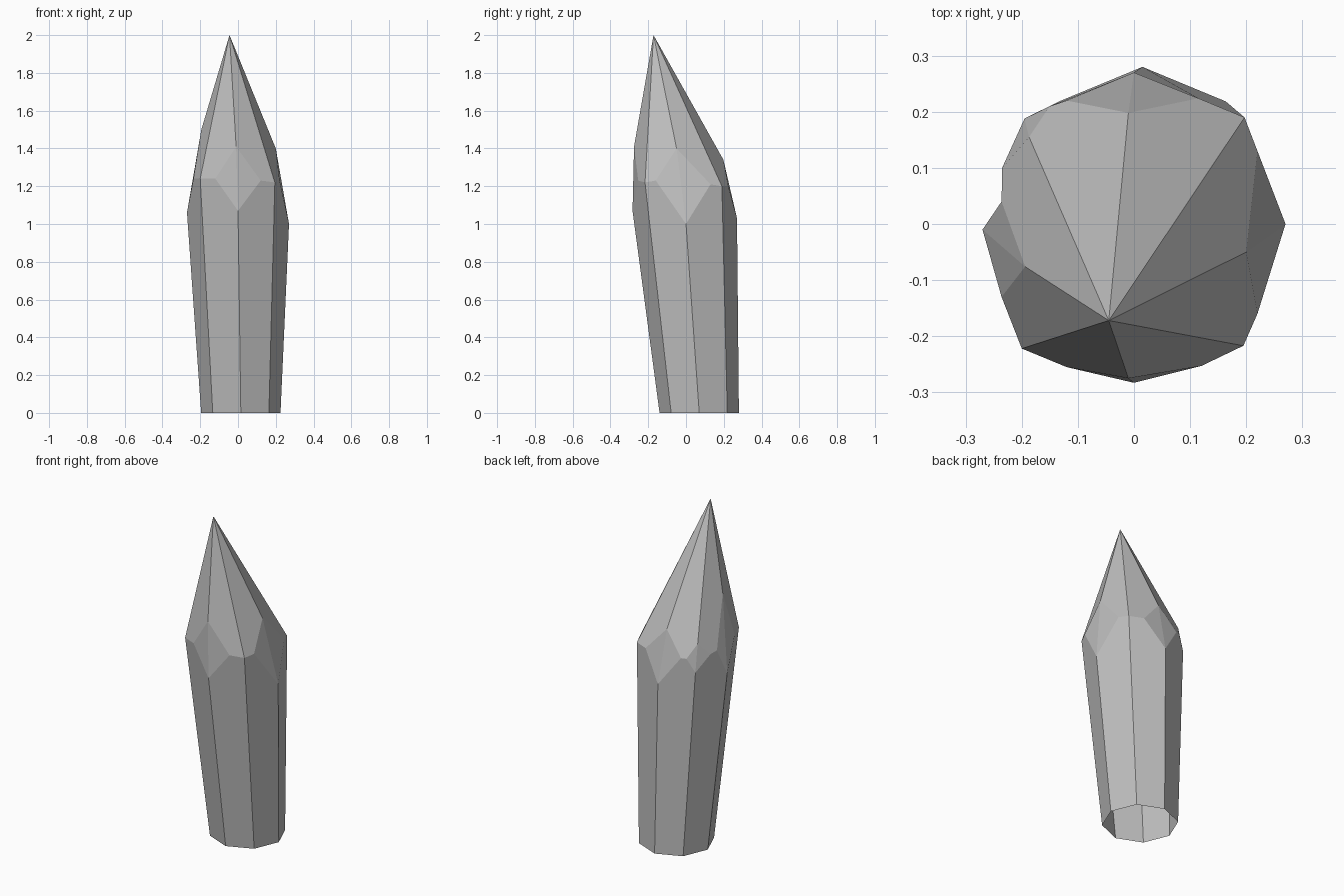
import bpy
import bmesh
from math import cos, sin, pi
from mathutils import Vector

default_cube = bpy.data.objects.get("Cube")
if default_cube:
    bpy.data.objects.remove(default_cube, do_unlink=True)


def make_material(name, value):
    material = bpy.data.materials.new(name)
    material.use_nodes = True
    colour = (value, value, value, 1)
    material.diffuse_color = colour
    material.node_tree.nodes["Principled BSDF"].inputs["Base Color"].default_value = colour
    return material


# Shoulder corners, counter-clockwise from +x.
# A cut corner lists its lower, preceding, upper and following points;
# an uncut corner is a single point.
APEX = (-.045, -.172, 2)
CORNERS = [
    [(.27, 0, 1), (.22, -.16, 1.23), (.2, -.05, 1.4), (.22, .13, 1.21)],
    [(.197, .19, 1.2)],
    [(0, .27, 1.03), (.115, .224, 1.2), (-.01, .198, 1.34), (-.12, .22, 1.2)],
    [(-.195, .188, 1.12), (-.15, .21, 1.2), (-.187, .155, 1.28), (-.235, .1, 1.21)],
    [(-.27, -.01, 1.06), (-.236, .04, 1.21), (-.194, -.076, 1.5), (-.236, -.13, 1.24)],
    [(-.2, -.222, 1.24)],
    [(0, -.283, 1.07), (-.12, -.255, 1.24), (-.01, -.275, 1.41), (.12, -.253, 1.23)],
    [(.195, -.217, 1.22)],
]

bm = bmesh.new()


def add_face(*verts):
    """Make a face, skipping points shared by uncut corners."""
    bm.faces.new(list(dict.fromkeys(verts)))


# Open octagonal foot, offset from the centre so the shaft leans
count = len(CORNERS)
foot = []
for i in range(count):
    angle = 2 * pi * i / count
    foot.append(bm.verts.new((.015 + .21 * cos(angle), .07 + .21 * sin(angle), 0)))

# Shoulder points and the cut facets on the corners
shoulder = []
for points in CORNERS:
    verts = [bm.verts.new(p) for p in points]
    if len(verts) == 1:
        verts = verts * 4
    else:
        low, before, top, after = verts
        middle = bm.verts.new((Vector(low.co) + Vector(top.co)) / 2)
        rim = [low, after, top, before]
        for k in range(4):
            add_face(rim[k], rim[(k + 1) % 4], middle)
    shoulder.append(verts)

# Shaft sides and the long facets of the point
apex = bm.verts.new(APEX)
for i in range(count):
    j = (i + 1) % count
    low, before, top, after = shoulder[i]
    next_low, next_before, next_top, next_after = shoulder[j]
    add_face(foot[i], foot[j], next_low, next_before, after, low)
    add_face(after, next_before, next_top, apex, top)

mesh = bpy.data.meshes.new("crystal_shard")
bm.to_mesh(mesh)
bm.free()
mesh.materials.append(make_material("stone grey", .52))
crystal = bpy.data.objects.new("crystal_shard", mesh)
bpy.context.collection.objects.link(crystal)
